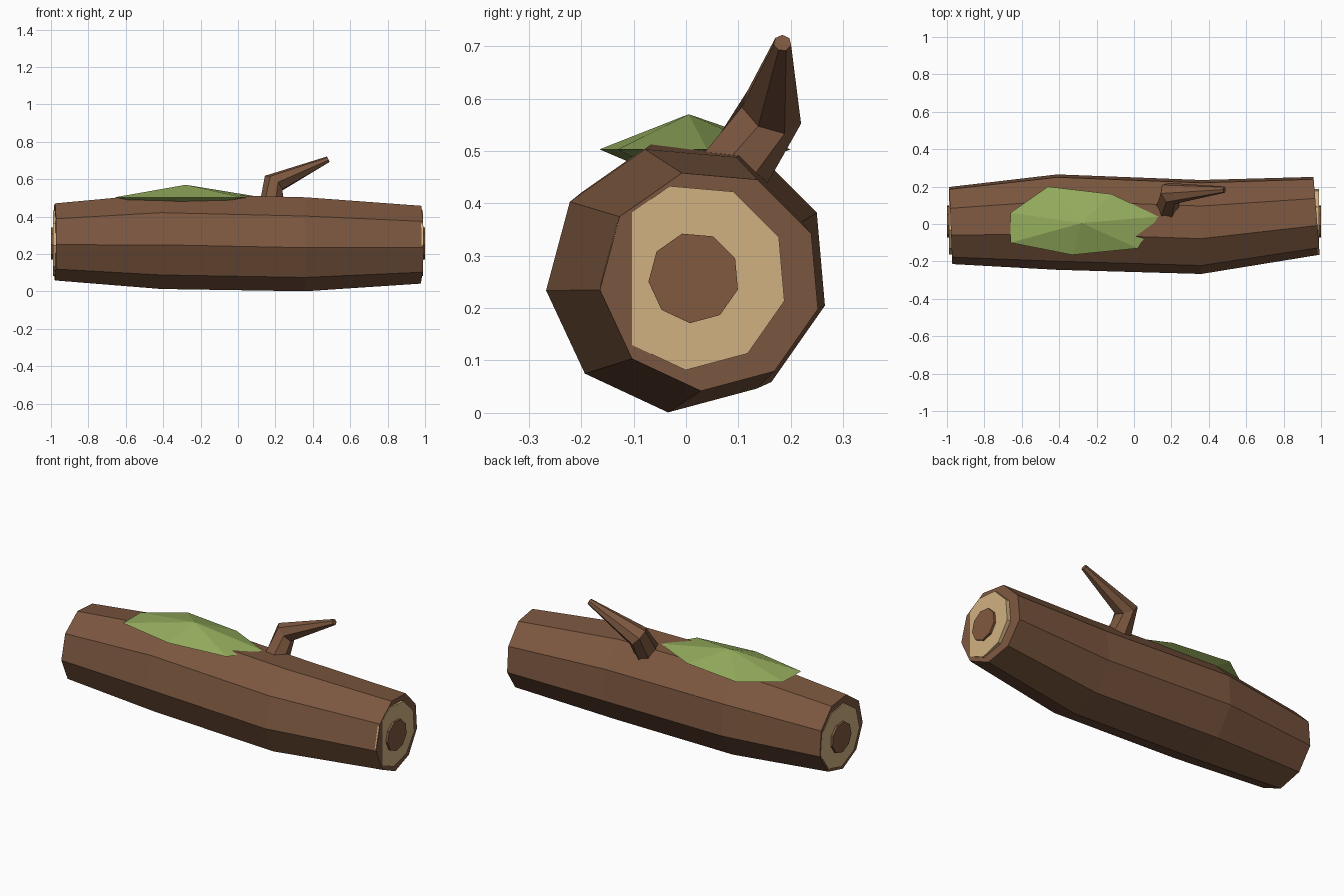
import bpy, bmesh
from math import cos, sin, radians
from mathutils import Vector

if "Cube" in bpy.data.objects:
    bpy.data.objects.remove(bpy.data.objects["Cube"])


def material(name, color):
    m = bpy.data.materials.new(name)
    m.diffuse_color = (*color, 1)
    m.use_nodes = True
    m.node_tree.nodes["Principled BSDF"].inputs["Base Color"].default_value = m.diffuse_color
    return m


BARK = material("bark", (0.20, 0.095, 0.05))
CREAM = material("cut_wood", (0.64, 0.44, 0.22))
HEART = material("heartwood", (0.22, 0.10, 0.05))
MOSS = material("moss", (0.30, 0.42, 0.11))


def loft(name, rings, mat):
    """Skin a list of equal-length rings; single-point rings close to an apex."""
    bm = bmesh.new()
    rows = [[bm.verts.new(p) for p in r] for r in rings]
    for a, b in zip(rows, rows[1:]):
        n = max(len(a), len(b))
        for i in range(n):
            j = (i + 1) % n
            quad = [a[i % len(a)], a[j % len(a)], b[j % len(b)], b[i % len(b)]]
            bm.faces.new(list(dict.fromkeys(quad)))
    for r in (rows[0], rows[-1]):
        if len(r) > 2:
            bm.faces.new(r)
    bmesh.ops.recalc_face_normals(bm, faces=bm.faces[:])
    me = bpy.data.meshes.new(name)
    bm.to_mesh(me)
    bm.free()
    me.materials.append(mat)
    ob = bpy.data.objects.new(name, me)
    bpy.context.collection.objects.link(ob)
    return ob


def x_ring(x, y, z, r, slope=0.0, n=9):
    """Nine-sided ring across the log, optionally slanted."""
    pts = []
    for i in range(n):
        a = radians(105 + 360 / n * i)
        pts.append((x + slope * r * cos(a), y + r * cos(a), z + r * sin(a)))
    return pts


# Log: nine-sided bark trunk, slightly bent, with slanted ends
loft("log_bark", [x_ring(-0.98, -0.005, 0.268, 0.21, -0.04),
                  x_ring(-0.41, 0.014, 0.272, 0.26),
                  x_ring(0.36, -0.012, 0.256, 0.256),
                  x_ring(0.976, 0.047, 0.253, 0.212, -0.08)], BARK)

# Sawn ends: pale wood disc with a darker core
for side, label in ((-1, "left"), (1, "right")):
    loft(label + "_cut_face", [x_ring(side * 0.955, 0.015, 0.26, 0.179),
                               x_ring(side * 0.988, 0.015, 0.26, 0.179)], CREAM)
    loft(label + "_heartwood", [x_ring(side * 0.97, 0.015, 0.258, 0.087),
                                x_ring(side * 1.0, 0.015, 0.258, 0.087)], HEART)


# Broken branch: hexagonal tapered tube with a mitred elbow
def tube_ring(center, normal, r, n=7):
    nrm = Vector(normal).normalized()
    u = nrm.cross(Vector((0, 1, 0))).normalized()
    v = nrm.cross(u)
    return [Vector(center) + r * (cos(t) * u + sin(t) * v)
            for t in (radians(360 / n * i) for i in range(n))]


loft("branch", [tube_ring((0.178, 0.05, 0.40), (0, 0.5, 0.85), 0.075),
                tube_ring((0.19, 0.163, 0.577), (0.62, 0.35, 0.70), 0.062),
                tube_ring((0.483, 0.184, 0.706), (0.9, 0.05, 0.42), 0.017)], BARK)

# Moss: shallow faceted patch with a raised centre and tucked-under base
outline = [(-0.66, 0.06), (-0.46, 0.20), (-0.12, 0.16), (0.13, 0.04),
           (0.02, -0.13), (-0.33, -0.165), (-0.66, -0.10)]
loft("moss_patch", [[(-0.28, 0.005, 0.43)],
                    [(x, y, 0.503) for x, y in outline],
                    [(-0.28, 0.005, 0.57)]], MOSS)
